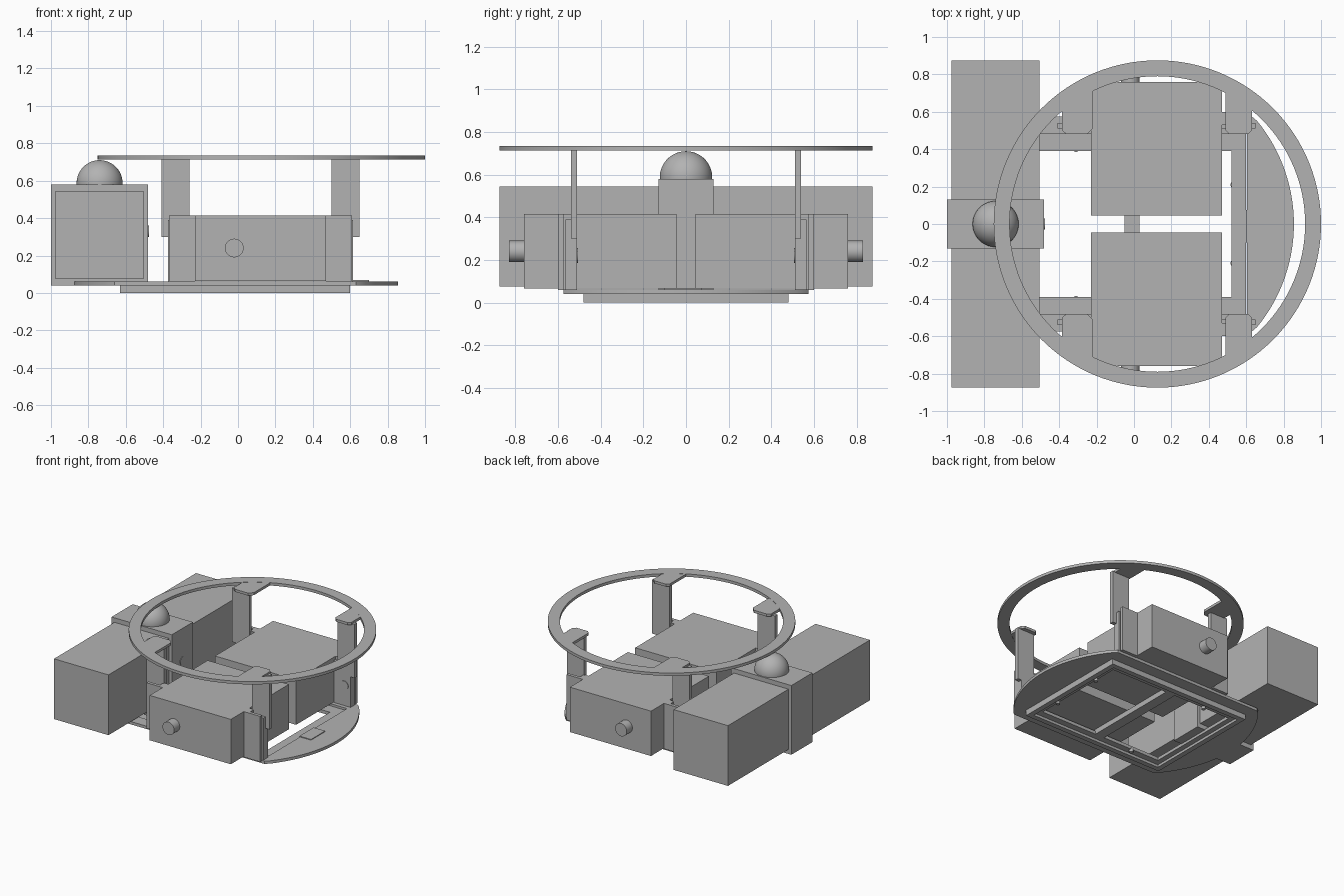
import bpy
from math import cos, sin, pi

old = bpy.data.objects.get("Cube")
if old:
    bpy.data.objects.remove(old, do_unlink=True)

grey = bpy.data.materials.new("plain grey")
grey.use_nodes = True
colour = (0.45, 0.45, 0.45, 1)
grey.diffuse_color = colour
grey.node_tree.nodes["Principled BSDF"].inputs["Base Color"].default_value = colour


def finish(ob, name, smooth=False):
    ob.name = name
    ob.data.materials.clear()
    ob.data.materials.append(grey)
    if smooth:
        bpy.ops.object.shade_smooth_by_angle()
    return ob


def box(name, x, y, z):
    """Block given by its low and high limits on each axis."""
    spans = [sorted(s) for s in (x, y, z)]
    bpy.ops.mesh.primitive_cube_add(size=1, location=[sum(s) / 2 for s in spans])
    ob = bpy.context.object
    ob.scale = [b - a for a, b in spans]
    bpy.ops.object.transform_apply(location=False, rotation=False, scale=True)
    return finish(ob, name)


def rod(name, centre, radius, depth, rotation=(0, 0, 0)):
    bpy.ops.mesh.primitive_cylinder_add(vertices=32, radius=radius, depth=depth,
                                        location=centre, rotation=rotation)
    return finish(bpy.context.object, name, True)


def flat(name, loops, z0, z1):
    """Flat plate from an outline and optional inner outlines."""
    curve = bpy.data.curves.new(name, "CURVE")
    curve.dimensions = "2D"
    curve.fill_mode = "BOTH"
    curve.extrude = (z1 - z0) / 2
    for loop in loops:
        spline = curve.splines.new("POLY")
        spline.points.add(len(loop) - 1)
        for point, (x, y) in zip(spline.points, loop):
            point.co = (x, y, 0, 1)
        spline.use_cyclic_u = True
    ob = bpy.data.objects.new(name, curve)
    bpy.context.collection.objects.link(ob)
    ob.location.z = (z0 + z1) / 2
    bpy.ops.object.select_all(action="DESELECT")
    ob.select_set(True)
    bpy.context.view_layer.objects.active = ob
    bpy.ops.object.convert(target="MESH")
    return finish(bpy.context.object, name, True)


def circle(cx, r, limit=9):
    pts = [(cx + r * cos(2 * pi * i / 128), r * sin(2 * pi * i / 128)) for i in range(128)]
    return [(x, max(-limit, min(limit, y))) for x, y in pts]


def rect(x0, x1, y):
    return [(x0, -y), (x1, -y), (x1, y), (x0, y)]


# Base plate with straight sides, and the stepped frame below it
flat("base_plate", [circle(-0.015, 0.87, 0.575), rect(-0.63, 0.605, 0.48)], 0.04, 0.062)
flat("frame_rim", [rect(-0.63, 0.6, 0.48), rect(-0.59, 0.56, 0.44)], 0, 0.045)
flat("frame_ledge", [rect(-0.625, 0.595, 0.475), rect(-0.55, 0.52, 0.39)], 0.02, 0.045)
box("frame_crossbar", (-0.05, 0.03), (-0.4, 0.4), (0.02, 0.06))
box("plate_tab", (0.6, 0.7), (-0.1, 0.075), (0.055, 0.068))

# Long box, its central collar and the dome
box("long_box", (-0.975, -0.505), (-0.875, 0.875), (0.075, 0.545))
box("box_collar", (-1, -0.48), (-0.13, 0.13), (0.04, 0.58))
bpy.ops.mesh.primitive_uv_sphere_add(segments=48, ring_count=24, radius=0.123,
                                     location=(-0.74, 0, 0.587))
finish(bpy.context.object, "dome", True)
rod("collar_port", (-0.48, 0, 0.33), 0.03, 0.008, (0, pi / 2, 0))

# Upper ring
flat("upper_ring", [circle(0.125, 0.875), circle(0.125, 0.79)], 0.713, 0.735)

for s, side in ((-1, "front"), (1, "back")):
    # Motor block with its shaft and the frame screws
    box(side + "_motor", (-0.23, 0.47), (s * 0.045, s * 0.76), (0.065, 0.415))
    rod(side + "_shaft", (-0.02, s * 0.79, 0.24), 0.05, 0.08, (pi / 2, 0, 0))
    for x, y in ((-0.31, 0.4), (0.53, 0.21)):
        rod(side + "_screw", (x, s * y, 0.015), 0.015, 0.03)

    # Brackets, posts and ring tabs, mirrored left to right about the motor centre
    for m, end in ((1, "left"), (-1, "right")):
        name = side + "_" + end

        def span(a, b):
            return (0.12 + m * a, 0.12 + m * b)

        box(name + "_bracket_outer", span(0.35, 0.49), (s * 0.575, s * 0.6), (0.06, 0.415))
        box(name + "_bracket_web", span(0.35, 0.39), (s * 0.53, s * 0.59), (0.06, 0.415))
        box(name + "_bracket_inner", span(0.35, 0.495), (s * 0.51, s * 0.565), (0.06, 0.39))
        box(name + "_post", span(0.38, 0.53), (s * 0.51, s * 0.54), (0.3, 0.72))
        rod(name + "_bolt", (0.12 + m * 0.44, s * 0.51, 0.22), 0.035, 0.008, (pi / 2, 0, 0))
        tab = [(0.37, 0.72), (0.37, 0.5), (0.39, 0.48), (0.49, 0.48), (0.51, 0.5), (0.51, 0.68)]
        if m < 0:
            tab = [(0.34, 0.74), (0.34, 0.51), (0.37, 0.48), (0.48, 0.48), (0.505, 0.5), (0.505, 0.66)]
        flat(name + "_ring_tab", [[(0.12 + m * x, s * y) for x, y in tab]], 0.714, 0.734)
